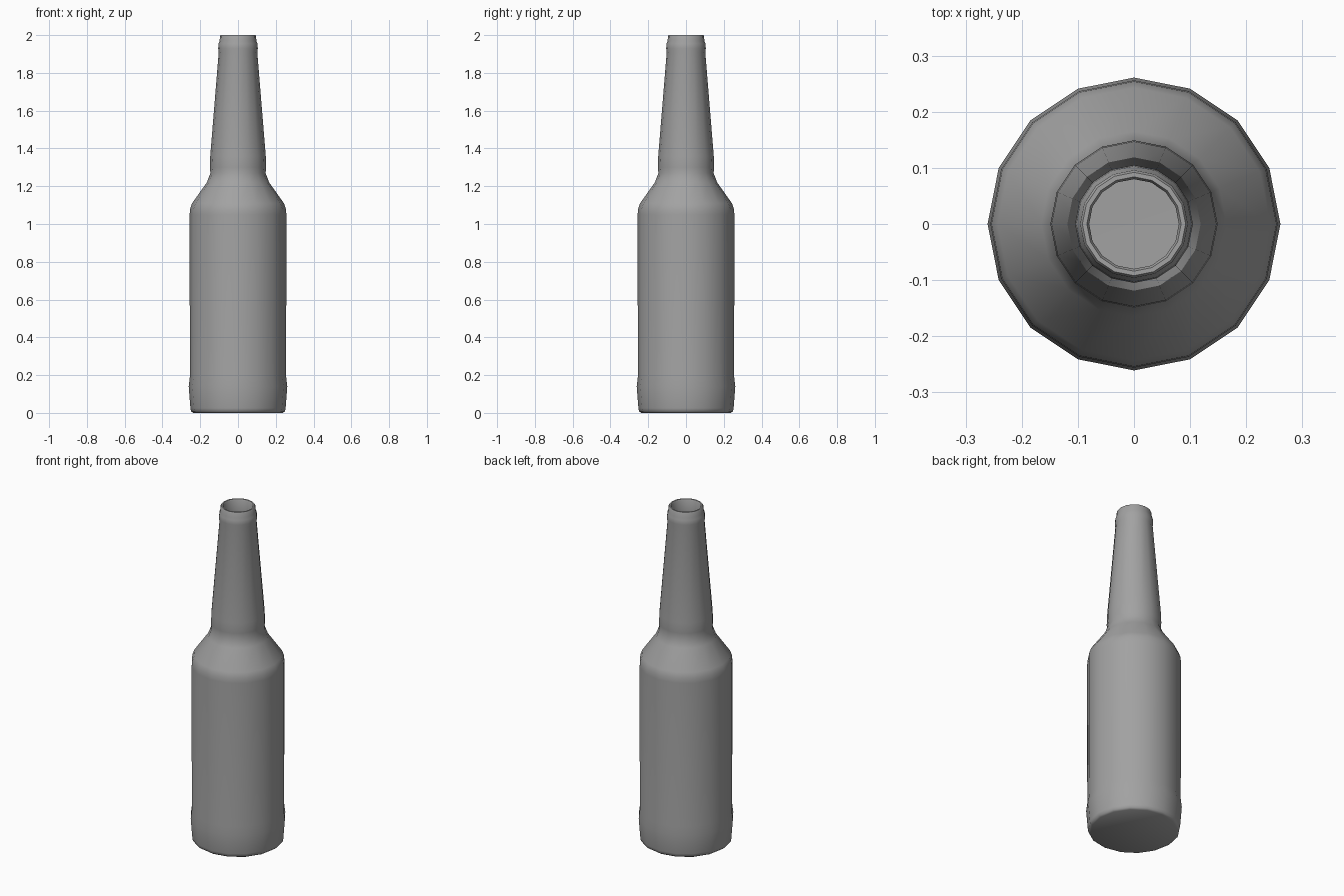
import bpy, bmesh, math

if "Cube" in bpy.data.objects:
    bpy.data.objects.remove(bpy.data.objects["Cube"])

SIDES = 16

# Outer profile (radius, height), from base centre up to the lip
outer = [(0, 0), (0.237, 0), (0.249, 0.008), (0.252, 0.025), (0.261, 0.14), (0.255, 0.19),
         (0.256, 1.05), (0.254, 1.08), (0.243, 1.11), (0.165, 1.22), (0.146, 1.27),
         (0.149, 1.30), (0.147, 1.36), (0.102, 1.91), (0.105, 1.93), (0.103, 1.955),
         (0.097, 1.97), (0.096, 1.994), (0.092, 2.0)]
# Inner profile, from the lip down to the cavity floor
inner = [(0.084, 2.0), (0.08, 1.993), (0.08, 1.91), (0.126, 1.36), (0.128, 1.27),
         (0.147, 1.21), (0.225, 1.10), (0.236, 1.05), (0.236, 0.04), (0, 0.03)]

# Bottle: revolve the closed wall profile around z
bm = bmesh.new()
verts = [bm.verts.new((r, 0, z)) for r, z in outer + inner]
edges = [bm.edges.new(pair) for pair in zip(verts, verts[1:])]
bmesh.ops.spin(bm, geom=verts + edges, cent=(0, 0, 0), axis=(0, 0, 1),
               angle=math.tau, steps=SIDES, use_merge=False)
bmesh.ops.remove_doubles(bm, verts=bm.verts, dist=0.0005)
bmesh.ops.recalc_face_normals(bm, faces=bm.faces)
mesh = bpy.data.meshes.new("bottle")
bm.to_mesh(mesh)
bm.free()
bottle = bpy.data.objects.new("bottle", mesh)
bpy.context.collection.objects.link(bottle)

# Dark grey glass
glass = bpy.data.materials.new("dark_grey_glass")
glass.diffuse_color = (0.36, 0.36, 0.36, 1)
glass.use_nodes = True
glass.node_tree.nodes["Principled BSDF"].inputs["Base Color"].default_value = glass.diffuse_color
mesh.materials.append(glass)

# Smooth shading with a crisp base edge
bpy.context.view_layer.objects.active = bottle
bottle.select_set(True)
bpy.ops.object.shade_smooth_by_angle(angle=math.radians(50))
